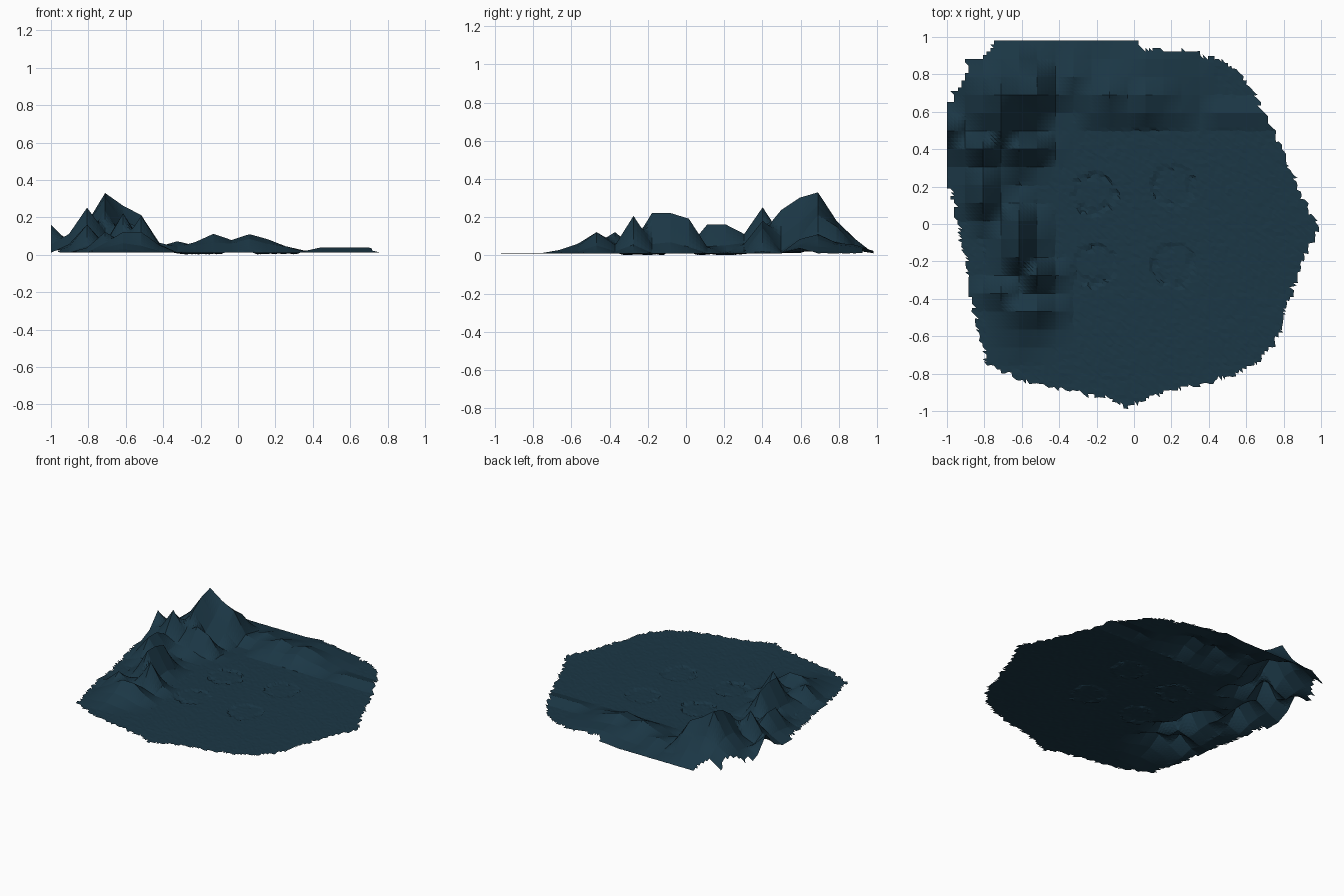
import bpy, bmesh, math, random
from mathutils import Vector, noise

if "Cube" in bpy.data.objects:
    bpy.data.objects.remove(bpy.data.objects["Cube"])

random.seed(4)
CELL, SUB, BASE = 0.0965, 5, 0.012      # coarse mountain lattice, fine subdivisions, ground level
STEP = CELL / SUB

# ragged shoreline outline, seen from above
OUTLINE = [(-1.02, .62), (-.9, .77), (-.9, .88), (-.81, .9), (-.73, 1.0), (0, 1.0), (.05, .94),
           (.3, .92), (.46, .88), (.58, .8), (.66, .68), (.74, .5), (.82, .35), (.87, .2), (.93, .1),
           (1.0, -.03), (.93, -.13), (.87, -.3), (.8, -.5), (.75, -.65), (.6, -.78), (.4, -.85),
           (.15, -.9), (-.04, -.98), (-.12, -.94), (-.35, -.89), (-.6, -.84), (-.79, -.74),
           (-.81, -.65), (-.87, -.45), (-.9, -.2), (-.95, 0), (-.97, .17), (-1.02, .2)]

# peaks: lattice column, lattice row, height above ground, drop per lattice step
PEAKS = [(3, 3, .318, .11), (3, 4, .29, .13), (3, 5, .225, .12), (2, 6, .24, .13), (4, 3, .25, .12),
         (5, 3, .2, .14), (5, 2, .14, .1), (4, 6, .17, .11), (5, 6, .13, .12), (0, 5, .15, .1),
         (2, 8, .15, .1), (2, 9, .15, .11), (4, 10, .18, .14), (4, 11, .21, .15),
         (4, 12, .21, .15), (5, 13, .195, .14), (3, 14, .11, .08), (4, 15, .11, .06),
         (5, 15, .11, .07), (4, 16, .05, .03), (7, 2, .06, .03), (9, 3, .1, .045),
         (11, 3, .098, .028), (15, 4, .028, .03), (16, 4, .028, .03), (17, 4, .028, .03),
         (18, 4, .026, .03)]
CRATERS = [(-.21, .16), (.21, .2), (-.21, -.22), (.21, -.22)]


def inside(x, y):
    hit = False
    for (ax, ay), (bx, by) in zip(OUTLINE, OUTLINE[1:] + OUTLINE[:1]):
        if (ay > y) != (by > y) and x < ax + (bx - ax) * (y - ay) / (by - ay):
            hit = not hit
    return hit


def node_height(i, j):
    """Height of one coarse lattice node: the tallest tent wins."""
    if i > 6 and j > 4:
        return 0
    h = max(p[2] - p[3] * math.hypot(i - p[0], j - p[1]) for p in PEAKS)
    exact = any((i, j) == p[:2] for p in PEAKS)
    return max(h, 0) * (1 if exact else random.uniform(.75, 1.05))


lattice = {(i, j): node_height(i, j) for i in range(23) for j in range(23)}


def mountain(x, y):
    u, v = max((x + 1) / CELL, 0), max((.98 - y) / CELL, 0)
    i, j = int(u), int(v)
    u, v = u - i, v - j
    return ((lattice[i, j] * (1 - u) + lattice[i + 1, j] * u) * (1 - v)
            + (lattice[i, j + 1] * (1 - u) + lattice[i + 1, j + 1] * u) * v)


def crater(x, y):
    """Very shallow dish with an uneven, partly faded rim."""
    for cx, cy in CRATERS:
        a = math.atan2(y - cy, x - cx)
        n = noise.noise(Vector((math.cos(a) * 2 + cx * 9, math.sin(a) * 2 + cy * 9, 0)))
        r = math.hypot(x - cx, y - cy) / (.115 * (1 + .2 * n))
        if r < 1:
            return -.004 - .005 * max(0, math.sin(a * 2 + n * 4 + cx * 5)) * (r > .7)
    return 0


# terrain sheet
bm = bmesh.new()
NX, NY = 105, 103
grid = []
for j in range(NY):
    row = []
    for i in range(NX):
        x, y = -1 + i * STEP, .98 - j * STEP
        m = mountain(x, y)
        if m < 1e-6:      # jitter the flat ground only
            m = random.uniform(-.001, .001) + crater(x, y)
            if i and j:
                x += random.uniform(-.005, .005)
                y += random.uniform(-.005, .005)
        row.append(bm.verts.new((x, y, BASE + m)))
    grid.append(row)
for j in range(NY - 1):
    for i in range(NX - 1):
        a, b, c, d = grid[j][i], grid[j + 1][i], grid[j + 1][i + 1], grid[j][i + 1]
        for tri in ((a, b, c), (a, c, d)):
            p = sum((v.co for v in tri), Vector()) / 3
            n = 1 + .025 * noise.noise(Vector((p.x * 25, p.y * 25, 3)))
            if inside(p.x * n, p.y * n):
                bm.faces.new(tri)
bmesh.ops.delete(bm, geom=[v for v in bm.verts if not v.link_faces], context='VERTS')

mesh = bpy.data.meshes.new("terrain")
bm.to_mesh(mesh)
bm.free()
terrain = bpy.data.objects.new("terrain", mesh)
bpy.context.collection.objects.link(terrain)
mat = bpy.data.materials.new("slate_blue")
mat.diffuse_color = (.011, .038, .06, 1)
mat.use_nodes = True
mat.node_tree.nodes["Principled BSDF"].inputs["Base Color"].default_value = mat.diffuse_color
mesh.materials.append(mat)
